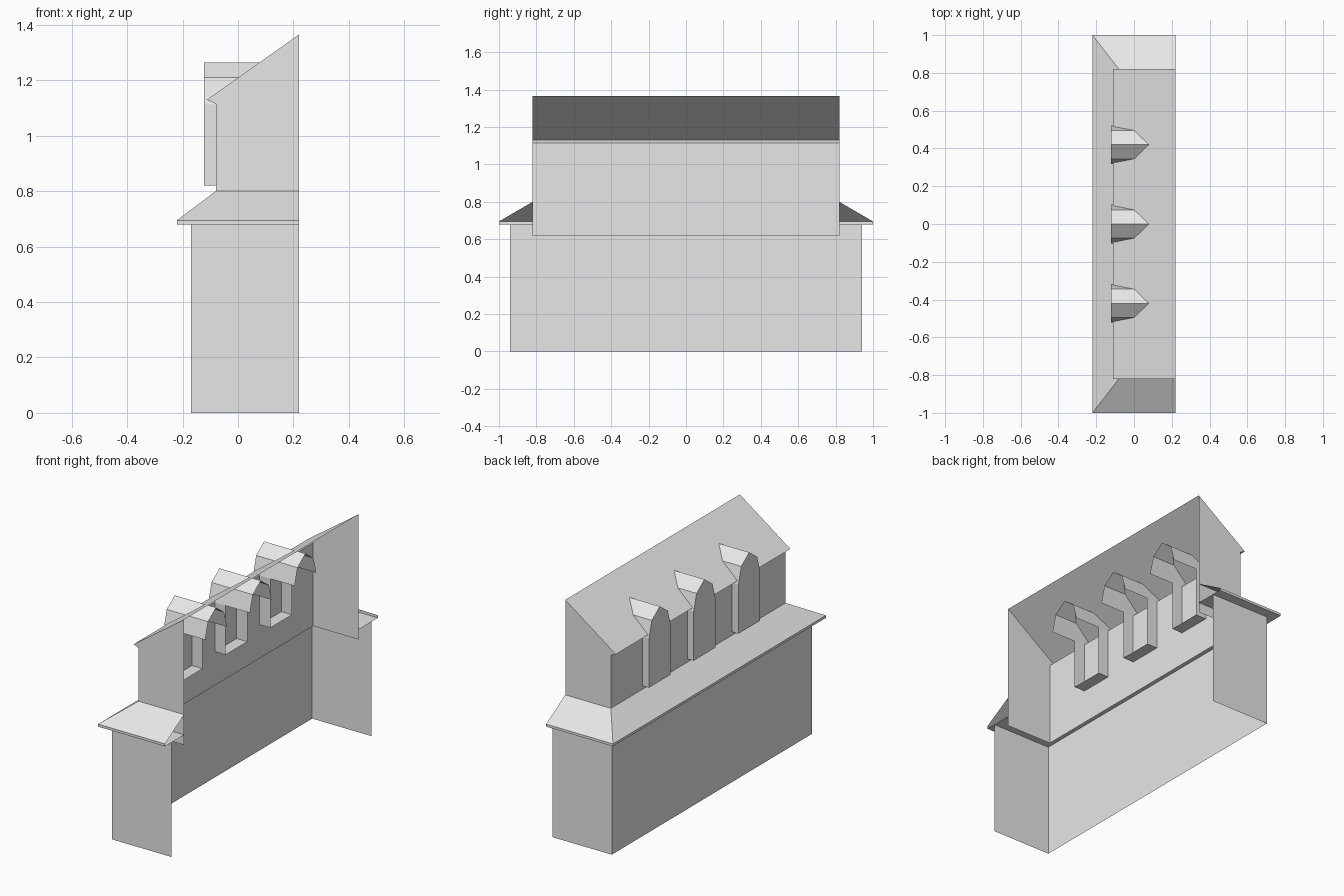
import bpy
import bmesh

cube = bpy.data.objects.get("Cube")
if cube:
    bpy.data.objects.remove(cube, do_unlink=True)

grey = bpy.data.materials.new("plain_grey")
grey.use_nodes = True
colour = (0.8, 0.8, 0.8, 1)
grey.diffuse_color = colour
grey.node_tree.nodes["Principled BSDF"].inputs["Base Color"].default_value = colour


def loft(name, rings, caps=()):
    """Skin open rings of points with flat quads, then add cap polygons."""
    bm = bmesh.new()
    rows = [[bm.verts.new(p) for p in ring] for ring in rings]
    for a, b in zip(rows, rows[1:]):
        for i in range(len(a) - 1):
            bm.faces.new((a[i], b[i], b[i + 1], a[i + 1]))
    for cap in caps:
        bm.faces.new([bm.verts.new(p) for p in cap])
    bmesh.ops.remove_doubles(bm, verts=bm.verts, dist=0.0001)
    mesh = bpy.data.meshes.new(name)
    bm.to_mesh(mesh)
    bm.free()
    mesh.materials.append(grey)
    obj = bpy.data.objects.new(name, mesh)
    bpy.context.collection.objects.link(obj)
    return obj


OPEN_X = 0.22  # the building is cut open along this plane


def u_ring(x, w, z):
    return [(OPEN_X, -w, z), (x, -w, z), (x, w, z), (OPEN_X, w, z)]


# Lower storey: three walls
loft("lower_walls", [u_ring(-0.17, 0.94, 0), u_ring(-0.17, 0.94, 0.68)])

# Skirt roof: soffit, fascia and slope
loft("skirt_roof", [u_ring(-0.08, 0.82, 0.68), u_ring(-0.22, 1, 0.68),
                    u_ring(-0.22, 1, 0.695), u_ring(-0.08, 0.82, 0.8)])

# Upper storey: single-pitch roof, eave lip, long wall and two gable ends
profile = [(OPEN_X, 1.365), (-0.112, 1.13), (-0.08, 1.115), (-0.08, 0.62)]
ends = [[(x, y, z) for x, z in profile] for y in (-0.82, 0.82)]
gables = [end + [(OPEN_X, end[0][1], 0.62)] for end in ends]
loft("upper_storey", ends, [gables[0], gables[1][::-1]])

# Dormers: gambrel roof running through the main roof, over an open-backed box
roof = [(-0.102, 1.112), (-0.075, 1.21), (0, 1.265), (0.075, 1.21), (0.102, 1.112)]
box = [roof[-1], (0.102, 0.82), (-0.102, 0.82), roof[0]]
FRONT_X = -0.122


def section(points, x, y):
    return [(x, y + dy, z) for dy, z in points]


for label, y in (("front", -0.42), ("middle", 0.0), ("back", 0.42)):
    loft(label + "_dormer_roof", [section(roof, FRONT_X, y), section(roof, 0.15, y)])
    loft(label + "_dormer_box", [section(box, FRONT_X, y), section(box, -0.01, y)],
         [section(roof + box[1:-1], FRONT_X, y)])
